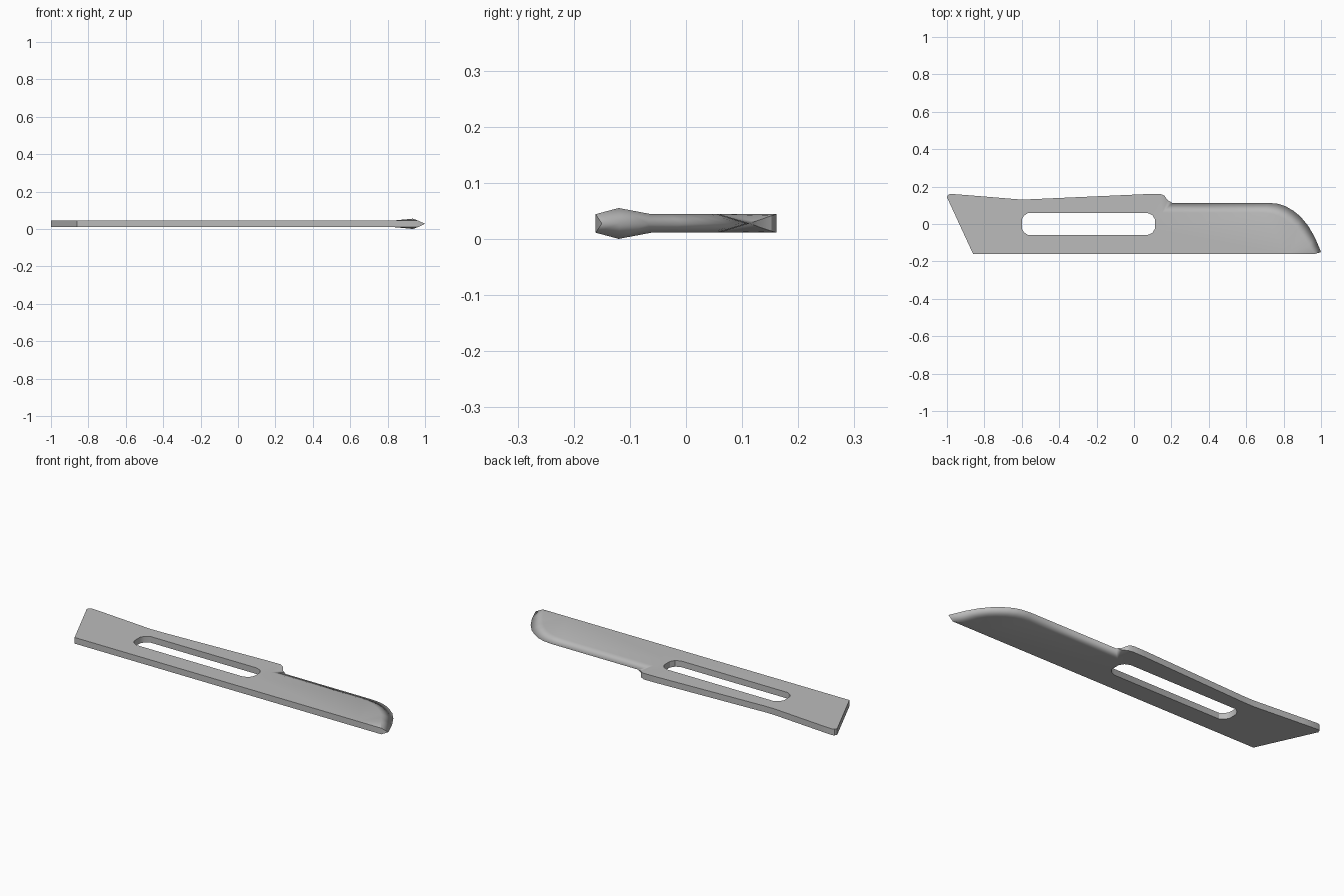
import bpy, bmesh

if "Cube" in bpy.data.objects:
    bpy.data.objects.remove(bpy.data.objects["Cube"])

H = 0.0165          # half thickness of the flat stock
ZC = 0.0275         # height of the middle plane
bm = bmesh.new()
cache = {}


def vert(x, y, z):
    key = (round(x, 4), round(y, 4), round(z, 4))
    if key not in cache:
        cache[key] = bm.verts.new(key)
    return cache[key]


def face(*vs):
    unique = list(dict.fromkeys(vs))
    if len(unique) > 2:
        bm.faces.new(unique)


def walls(vs, closed=False):
    # side faces from the upper rim down to the middle plane
    following = vs[1:] + (vs[:1] if closed else [])
    for a, b in zip(vs, following):
        face(a, b, vert(b.co.x, b.co.y, 0), vert(a.co.x, a.co.y, 0))


def loop_edges(vs):
    return [bm.edges.get((a, b)) or bm.edges.new((a, b))
            for a, b in zip(vs, vs[1:] + vs[:1])]


# tang outline, from the underside near the tip round to the shoulder
tang = [vert(x, y, H) for x, y in [
    (0.82, -0.161), (-0.86, -0.161), (-1.0, 0.143), (-0.994, 0.156),
    (-0.982, 0.161), (-0.9, 0.155), (-0.62, 0.132), (-0.56, 0.132),
    (0.07, 0.16), (0.14, 0.161)]]

# pairs of (cutting edge point, ridge point)
R0 = (0.15, 0.06, H)
pairs = [
    ((0.14, 0.161, H), R0),
    ((0.162, 0.152, 0.0135), R0),
    ((0.18, 0.127, 0.005), R0),
    ((0.205, 0.113, 0), R0),
    ((0.72, 0.113, 0), (0.69, 0.06, H)),
    ((0.77, 0.108, 0), (0.735, 0.055, H)),
    ((0.81, 0.095, 0), (0.77, 0.044, H)),
    ((0.85, 0.072, 0), (0.805, 0.026, H)),
    ((0.89, 0.04, 0), (0.84, 0.0, H)),
    ((0.93, -0.008, 0), (0.87, -0.028, H)),
    ((0.965, -0.068, 0), (0.895, -0.062, H)),
    ((0.987, -0.118, 0), (0.935, -0.12, 0.0275)),
    ((1.0, -0.15, 0), (0.965, -0.161, H)),
]
edge = [vert(*e) for e, r in pairs]
ridge = [vert(*r) for e, r in pairs]

# ground bevel along the cutting edge
for i in range(len(pairs) - 1):
    face(edge[i], edge[i + 1], ridge[i + 1], ridge[i])

# raised facets near the tip
heel, apex, toe = tang[0], ridge[-2], ridge[-1]
face(ridge[-3], apex, heel)
face(apex, toe, heel)

# slot outline with rounded corners
right = [(0.07, 0.06), (0.098, 0.048), (0.113, 0.024)]
left = [(-0.6, 0.024), (-0.588, 0.045), (-0.565, 0.06)]
upper = left + right
slot = [vert(x, y, H) for x, y in upper + [(x, -y) for x, y in reversed(upper)]]

# flat face with the slot left open
flat = tang + list(dict.fromkeys(ridge[:-2]))
bmesh.ops.triangle_fill(bm, use_beauty=True, use_dissolve=False,
                        edges=loop_edges(flat) + loop_edges(slot),
                        normal=(0, 0, 1))

# outer and slot side walls
walls([edge[-1], toe] + tang + edge[1:4])
walls(slot, closed=True)

bmesh.ops.recalc_face_normals(bm, faces=bm.faces)
if sum(f.normal.z * f.calc_area() for f in bm.faces) < 0:
    bmesh.ops.reverse_faces(bm, faces=bm.faces)

mesh = bpy.data.meshes.new("scalpel_blade")
bm.to_mesh(mesh)
bm.free()
blade = bpy.data.objects.new("scalpel_blade", mesh)
bpy.context.collection.objects.link(blade)
blade.location.z = ZC

# steel colour
steel = bpy.data.materials.new("steel grey")
steel.diffuse_color = (0.5, 0.5, 0.5, 1)
steel.use_nodes = True
steel.node_tree.nodes["Principled BSDF"].inputs["Base Color"].default_value = steel.diffuse_color
mesh.materials.append(steel)

# smooth shading with sharp rims, then mirror the lower half
bpy.context.view_layer.objects.active = blade
blade.select_set(True)
bpy.ops.object.shade_smooth_by_angle(angle=0.52)
mirror = blade.modifiers.new("lower_half", 'MIRROR')
mirror.use_axis = (False, False, True)
mirror.use_clip = True
mirror.merge_threshold = 0.0005
